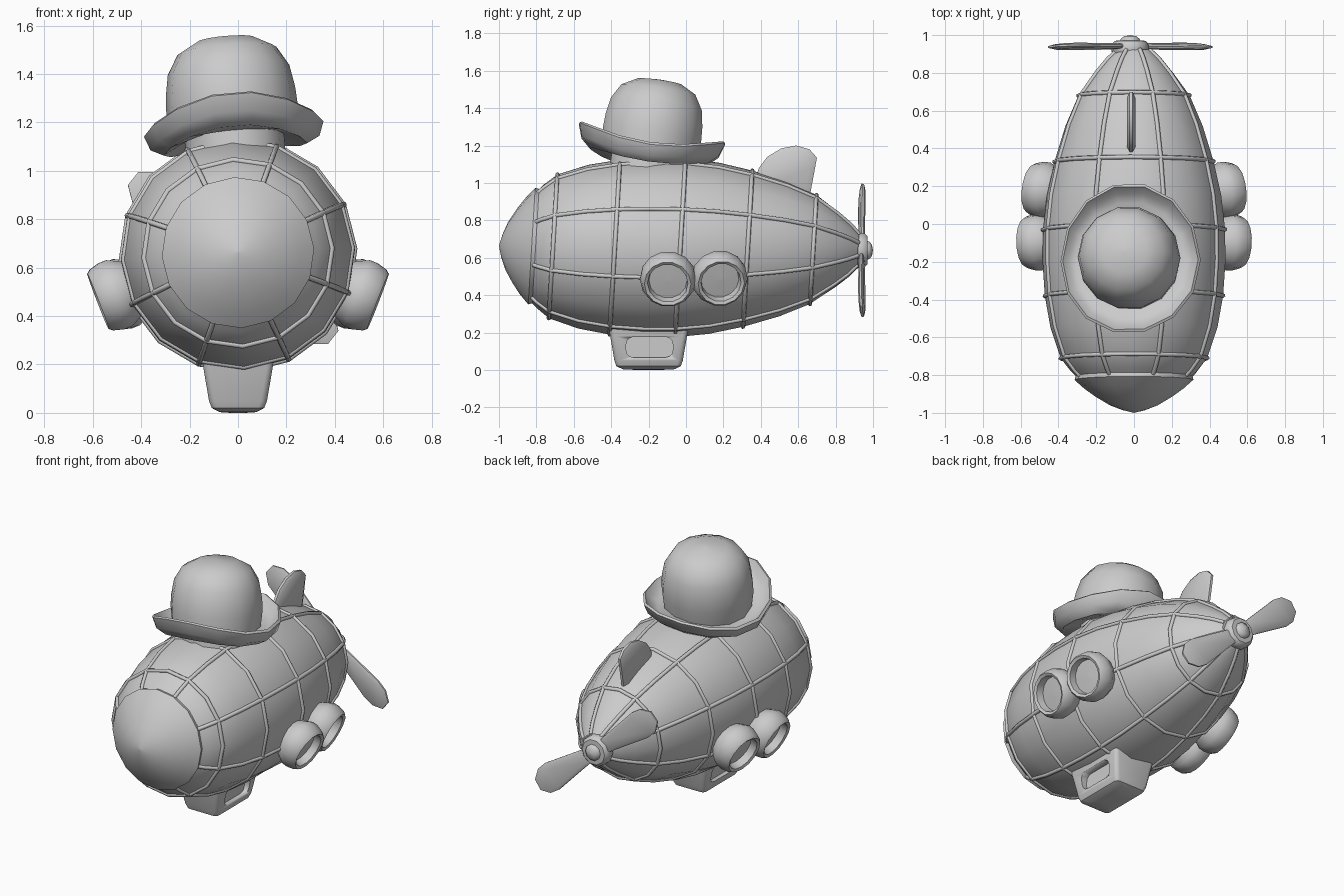
import bpy, bmesh, math
from math import sin, cos, pi, radians
from mathutils import Vector, Matrix

if "Cube" in bpy.data.objects:
    bpy.data.objects.remove(bpy.data.objects["Cube"])


def finish(name, bm, angle=40):
    bmesh.ops.remove_doubles(bm, verts=bm.verts, dist=1e-5)
    bmesh.ops.recalc_face_normals(bm, faces=bm.faces)
    me = bpy.data.meshes.new(name)
    bm.to_mesh(me)
    bm.free()
    ob = bpy.data.objects.new(name, me)
    bpy.context.collection.objects.link(ob)
    bpy.ops.object.select_all(action='DESELECT')
    ob.select_set(True)
    bpy.context.view_layer.objects.active = ob
    bpy.ops.object.shade_smooth_by_angle(angle=radians(angle))
    return ob


def loft(name, rings, angle=40, loop=False):
    """Skin a list of point rings; cap the ends or close into a loop."""
    bm = bmesh.new()
    vs = [[bm.verts.new(p) for p in r] for r in rings]
    n = len(vs[0])
    pairs = list(zip(vs, vs[1:])) + ([(vs[-1], vs[0])] if loop else [])
    for a, b in pairs:
        for i in range(n):
            j = (i + 1) % n
            bm.faces.new((a[i], a[j], b[j], b[i]))
    if not loop:
        bm.faces.new(vs[0])
        bm.faces.new(vs[-1])
    return finish(name, bm, angle)


def lathe(name, profile, matrix, sides, angle=40, loop=False):
    rings = [[matrix @ Vector((max(r, 1e-4) * cos(2 * pi * i / sides),
                               max(r, 1e-4) * sin(2 * pi * i / sides), t))
              for i in range(sides)] for r, t in profile]
    return loft(name, rings, angle, loop)


def facing(origin, direction):
    return Matrix.Translation(origin) @ Vector(direction).to_track_quat('Z', 'Y').to_matrix().to_4x4()


# Hull: 16-sided, slightly twisted and tilted sections along y
SIDES = 16
TWIST = radians(3)
HULL = [(-0.82, .29), (-0.78, .33), (-0.71, .385), (-0.55, .438), (-0.38, .468), (-0.2, .48),
        (-0.03, .478), (.15, .458), (.33, .418), (.52, .36), (.68, .292), (.8, .205), (.87, .145), (.92, .09)]


def hull_point(y, r, i):
    a = 2 * pi * i / SIDES + TWIST
    zc = .662 - .012 * (y + .8)
    z = r * sin(a)
    return Vector((r * 1.01 * cos(a), y + .06 * z, zc + z))


loft("hull", [[hull_point(y, r, i) for i in range(SIDES)] for y, r in HULL])

# Nose cap
NOSE = [(-.80, .27), (-.80, .305), (-.825, .312), (-.87, .262), (-.915, .2), (-.96, .125), (-.985, .06), (-1.0, .0001)]
loft("nose_cap", [[hull_point(y, r, i) for i in range(SIDES)] for y, r in NOSE])


# Raised seams: hoops and lengthwise ribs
def seam(name, pts, cyclic):
    cu = bpy.data.curves.new(name, 'CURVE')
    cu.dimensions = '3D'
    cu.bevel_depth = .012
    cu.bevel_resolution = 1
    sp = cu.splines.new('POLY')
    sp.points.add(len(pts) - 1)
    for p, q in zip(sp.points, pts):
        p.co = (*q, 1)
    sp.use_cyclic_u = cyclic
    bpy.context.collection.objects.link(bpy.data.objects.new(name, cu))


for k in (2, 4, 6, 8, 10):
    seam("hull_hoop", [hull_point(*HULL[k], i) for i in range(SIDES)], True)
for i in range(1, SIDES, 2):
    seam("hull_rib", [hull_point(y, r, i) for y, r in HULL], False)

# Hat: crown, neck band and curled brim, tipped back and to one side
hat = (Matrix.Translation((-.02, -.19, 1.2)) @ Matrix.Rotation(radians(-8), 4, 'X')
       @ Matrix.Rotation(radians(-5), 4, 'Y'))
lathe("hat_crown", [(.26, -.05), (.272, .06), (.268, .13), (.252, .22), (.205, .3), (.12, .346), (0, .358)],
      hat, 14, 60)
lathe("hat_band", [(.205, -.17), (.205, -.02)], hat, 14)
BRIM = [(.24, -.03), (.30, -.035), (.345, -.01), (.375, .03), (.388, .02), (.365, -.045), (.31, -.085), (.2, -.06)]
rings = []
for r, t in BRIM:
    ring = []
    for i in range(14):
        a = 2 * pi * i / 14
        lift = -.045 * cos(2 * a) * max(0, (r - .2) / .18)
        ring.append(hat @ Vector((r * .96 * cos(a), r * 1.04 * sin(a), t + lift)))
    rings.append(ring)
loft("hat_brim", rings, 50, loop=True)


# Thin plates with a bevelled edge: tail fin and propeller blades
def plate(name, outline, half, matrix):
    c = sum((Vector(p) for p in outline), Vector((0, 0))) / len(outline)
    rings = []
    for s, t in ((.8, -1), (1, -.35), (1, .35), (.8, 1)):
        rings.append([matrix @ Vector((*(c + (Vector(p) - c) * s), t * half)) for p in outline])
    return loft(name, rings, 50)


# local x, y, z -> world y, z, x
side_plane = Matrix(((0, 0, 1, -.015), (1, 0, 0, 0), (0, 1, 0, 0), (0, 0, 0, 1)))
plate("tail_fin", [(.37, 1.02), (.39, 1.08), (.435, 1.14), (.51, 1.185), (.59, 1.2), (.66, 1.18),
                   (.70, 1.135), (.69, 1.08), (.66, .92), (.40, .95)], .022, side_plane)

# Propeller: two blades, hub and spinner
prop = facing((-.02, .94, .64), (0, 1, 0))
BLADE = [(.05, -.04), (.12, -.05), (.4, -.088), (.47, -.08), (.53, -.035),
         (.53, .035), (.47, .08), (.4, .088), (.12, .05), (.05, .04)]
for k in range(2):
    d = Vector((-.78, 0, .62)) * (1 if k == 0 else -1)
    n = Vector((0, 1, 0))
    w = n.cross(d)
    m = Matrix((d, w, n)).transposed().to_4x4()
    m.translation = (-.02, .94, .64)
    plate("propeller_blade", BLADE, .014, m @ Matrix.Rotation(radians(5), 4, 'X'))
lathe("propeller_hub", [(.09, -.04), (.1, -.025), (.095, .015), (.08, .03), (.03, .032)], prop, 10)
lathe("propeller_spinner", [(.052, .02), (.05, .04), (.032, .054), (0, .06)], prop, 10, 60)

# Side pods: recessed bowls, two on each flank
POD = [(.08, -.2), (.125, -.14), (.15, -.09), (.15, -.055), (.138, -.012), (.125, .004), (.108, -.004), (.102, -.05), (0, -.045)]
for s in (-1, 1):
    lathe("front_pod", POD, facing((s * .575, -.098, .462), (s * .93, -.03, -.36)), 14)
    lathe("rear_pod", POD, facing((s * .545, .188, .466), (s * .92, .13, -.36)), 14)


# Gondola with a recessed rounded window on each side
def rounded(hx, hy, rad, n=3):
    pts = []
    for q, (sx, sy) in enumerate(((1, 1), (-1, 1), (-1, -1), (1, -1))):
        for k in range(n + 1):
            a = pi / 2 * (q + k / n)
            pts.append((sx * (hx - rad) + rad * cos(a), sy * (hy - rad) + rad * sin(a)))
    return pts


GONDOLA = [(.16, .23, .3), (.142, .205, .18), (.12, .183, .05), (.108, .172, .02), (.075, .135, 0.003), (.03, .05, 0)]
gondola = loft("gondola", [[Vector((x, y - .2, z)) for x, y in rounded(hx, hy, .025)]
                           for hx, hy, z in GONDOLA], 35)
for s in (-1, 1):
    cutter = loft("window_cutter", [[Vector((s * x, y - .195, z + .122)) for y, z in rounded(.125, .055, .04)]
                                    for x in (.095, .25)])
    mod = gondola.modifiers.new("window", 'BOOLEAN')
    mod.operation = 'DIFFERENCE'
    mod.solver = 'EXACT'
    mod.object = cutter
    cutter.hide_render = True
    cutter.hide_set(True)
